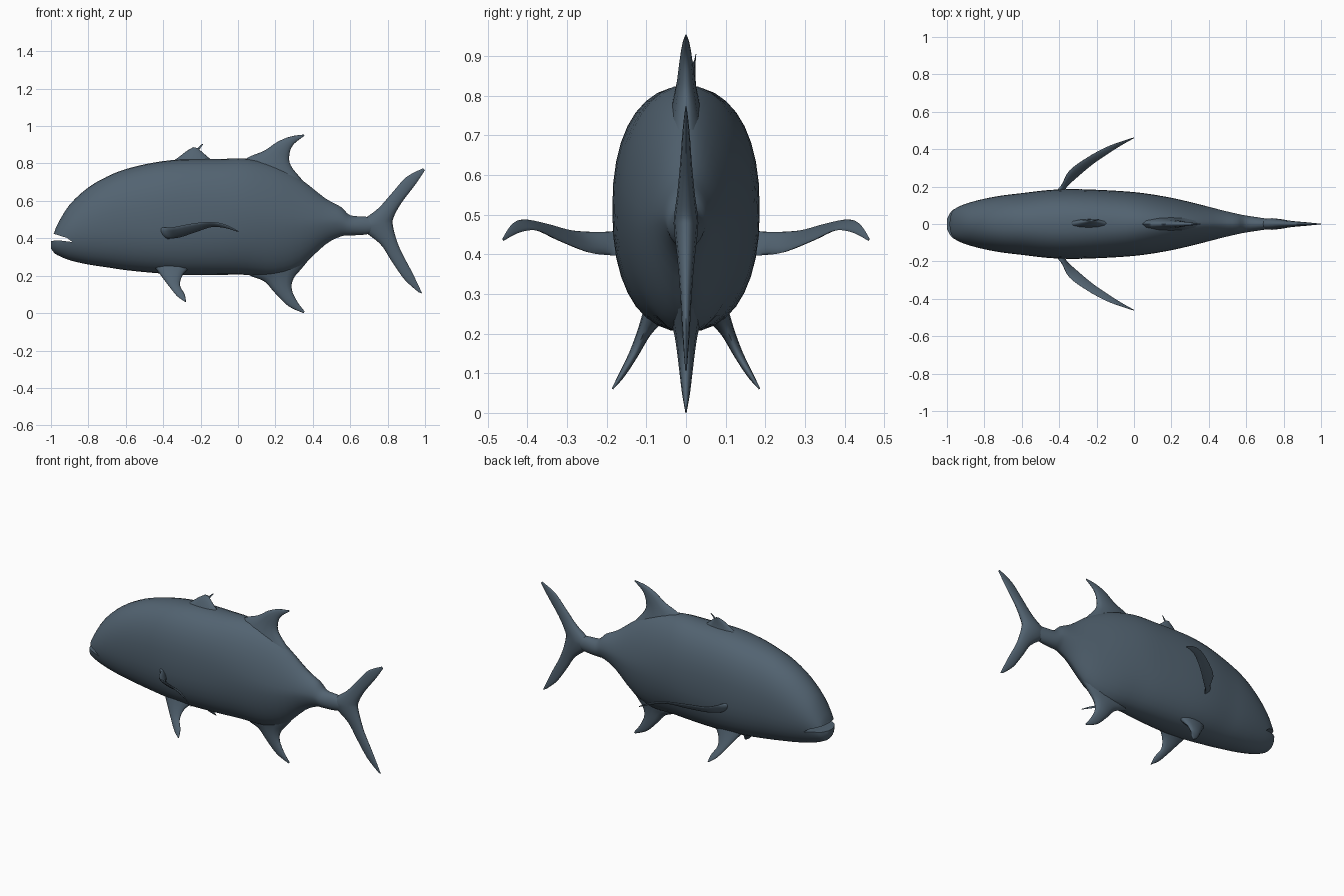
import bpy, bmesh, math
from mathutils import Vector

if "Cube" in bpy.data.objects:
    bpy.data.objects.remove(bpy.data.objects["Cube"])

skin = bpy.data.materials.new("slate blue skin")
skin.diffuse_color = (0.085, 0.125, 0.165, 1)
skin.use_nodes = True
skin.node_tree.nodes["Principled BSDF"].inputs["Base Color"].default_value = skin.diffuse_color


def spline(rows, steps):
    """Catmull-Rom resampling of rows of numbers."""
    out = []
    for i in range(len(rows) - 1):
        a, b, c, d = (rows[max(0, min(len(rows) - 1, i + k))] for k in (-1, 0, 1, 2))
        for s in range(steps):
            t = s / steps
            out.append([0.5 * (2 * q + (r - p) * t + (2 * p - 5 * q + 4 * r - u) * t * t
                               + (3 * q - p - 3 * r + u) * t ** 3)
                        for p, q, r, u in zip(a, b, c, d)])
    out.append(list(rows[-1]))
    return out


def loft(name, rings):
    """Skin closed rings of points and cap both ends."""
    bm = bmesh.new()
    loops = [[bm.verts.new(p) for p in ring] for ring in rings]
    n = len(loops[0])
    for a, b in zip(loops, loops[1:]):
        for i in range(n):
            bm.faces.new((a[i], a[(i + 1) % n], b[(i + 1) % n], b[i]))
    bm.faces.new(loops[0])
    bm.faces.new(loops[-1])
    bmesh.ops.recalc_face_normals(bm, faces=bm.faces)
    mesh = bpy.data.meshes.new(name)
    bm.to_mesh(mesh)
    bm.free()
    obj = bpy.data.objects.new(name, mesh)
    bpy.context.collection.objects.link(obj)
    mesh.materials.append(skin)
    return obj


def smooth(obj, angle=50):
    bpy.ops.object.select_all(action='DESELECT')
    obj.select_set(True)
    bpy.context.view_layer.objects.active = obj
    bpy.ops.object.shade_smooth_by_angle(angle=math.radians(angle))


def fin(name, ribs, side):
    """Ribs: leading point, trailing point, half thickness; side is the thin direction."""
    rows = spline([(*a, *b, t) for a, b, t in ribs], 4)
    side = Vector(side).normalized()
    rings = []
    for r in rows:
        a, b, t = Vector(r[:3]), Vector(r[3:6]), max(r[6], 0.001)
        ring = []
        for i in range(12):
            ang = 2 * math.pi * i / 12
            ring.append(a.lerp(b, 0.5 - 0.5 * math.cos(ang)) + side * t * math.sin(ang))
        rings.append(ring)
    obj = loft(name, rings)
    smooth(obj, 75)
    return obj


def flat_fin(name, ribs):
    """Fin on the centre plane: x, z of leading edge, x, z of trailing edge, half thickness."""
    return fin(name, [((a, 0, b), (c, 0, d), t) for a, b, c, d, t in ribs], (0, 1, 0))


# Body: x, top, bottom, half width, section roundness
stations = [
    (-1.00, .40, .345, .025, 2.0), (-.985, .425, .325, .055, 2.0), (-.965, .475, .31, .078, 2.0),
    (-.90, .58, .283, .108, 2.0), (-.80, .672, .26, .135, 2.1), (-.70, .73, .245, .153, 2.2),
    (-.60, .77, .23, .165, 2.2), (-.45, .805, .215, .182, 2.3), (-.30, .822, .205, .186, 2.3),
    (-.10, .824, .205, .178, 2.2), (.05, .825, .205, .165, 2.0), (.20, .79, .20, .14, 1.8),
    (.33, .72, .245, .11, 1.7), (.465, .615, .365, .075, 1.7), (.55, .568, .41, .055, 1.8),
    (.60, .523, .415, .045, 1.9), (.68, .516, .42, .033, 2.0), (.78, .50, .44, .018, 2.0)]
rings = []
for x, top, bot, w, p in spline(stations, 3):
    ring = []
    for i in range(36):
        c, s = math.cos(math.tau * i / 36), math.sin(math.tau * i / 36)
        ring.append((x, w * math.copysign(abs(c) ** (2 / p), c),
                     (top + bot) / 2 + (top - bot) / 2 * math.copysign(abs(s) ** (2 / p), s)))
    rings.append(ring)
body = loft("body", rings)

# Mouth: a curved slot cut across the snout
slot = [(-1.05, .385), (-1.05, .435), (-.97, .42), (-.915, .402), (-.885, .38), (-.95, .388)]
cutter = loft("mouth_cutter", [[(x, y, z) for x, z in slot] for y in (-.3, .3)])
cutter.hide_render = True
cut = body.modifiers.new("mouth", 'BOOLEAN')
cut.operation, cut.solver, cut.object = 'DIFFERENCE', 'EXACT', cutter
bpy.context.view_layer.objects.active = body
bpy.ops.object.modifier_apply(modifier=cut.name)
bpy.data.objects.remove(cutter)
smooth(body)

# Fins on the centre plane
flat_fin("rear_dorsal_fin", [
    (-.04, .76, .44, .60, .06), (.05, .83, .345, .71, .036), (.14, .868, .282, .79, .024),
    (.21, .915, .275, .85, .017), (.28, .944, .297, .902, .01), (.352, .955, .355, .948, .002)])
flat_fin("anal_fin", [
    (-.02, .27, .47, .40, .06), (.06, .203, .35, .25, .036), (.14, .17, .297, .185, .026),
    (.20, .105, .288, .125, .018), (.27, .037, .318, .06, .01), (.35, .0, .357, .008, .002)])
flat_fin("tail_fin", [
    (.965, .112, .985, .105, .002), (.89, .18, .93, .22, .009), (.82, .28, .872, .33, .015),
    (.76, .37, .842, .41, .022), (.66, .45, .828, .47, .03), (.66, .49, .828, .50, .03),
    (.75, .56, .85, .55, .022), (.83, .65, .885, .605, .015), (.90, .727, .95, .69, .009),
    (.99, .775, 1.0, .765, .002)])
fin("front_dorsal_fin", [
    ((-.38, 0, .79), (-.10, 0, .79), .03), ((-.32, .005, .832), (-.155, .005, .83), .02),
    ((-.275, .012, .866), (-.19, .012, .86), .012), ((-.24, .02, .887), (-.215, .02, .882), .004)],
    (0, 1, 0))
fin("dorsal_spine", [((-.225, .02, .875), (-.21, .02, .87), .003),
                     ((-.19, .025, .906), (-.187, .025, .902), .001)], (0, 1, 0))

# Paired fins
for s, label in ((-1, "right"), (1, "left")):
    fin(label + "_pectoral_fin", [
        ((-.44, s * .15, .465), (-.37, s * .15, .395), .02),
        ((-.39, s * .20, .457), (-.365, s * .195, .398), .012),
        ((-.345, s * .285, .46), (-.31, s * .245, .405), .01),
        ((-.25, s * .355, .478), (-.22, s * .32, .435), .008),
        ((-.15, s * .41, .488), (-.14, s * .375, .46), .006),
        ((-.07, s * .44, .475), (-.07, s * .42, .455), .004),
        ((0, s * .463, .44), (.002, s * .46, .434), .001)], (-.5, s * .8, -.5))
    fin(label + "_pelvic_fin", [
        ((-.45, s * .08, .25), (-.25, s * .08, .25), .03),
        ((-.415, s * .105, .205), (-.295, s * .105, .205), .018),
        ((-.37, s * .135, .145), (-.31, s * .13, .15), .012),
        ((-.325, s * .165, .09), (-.285, s * .16, .10), .008),
        ((-.285, s * .185, .062), (-.278, s * .185, .06), .002)], (0, .85, s * .5))
